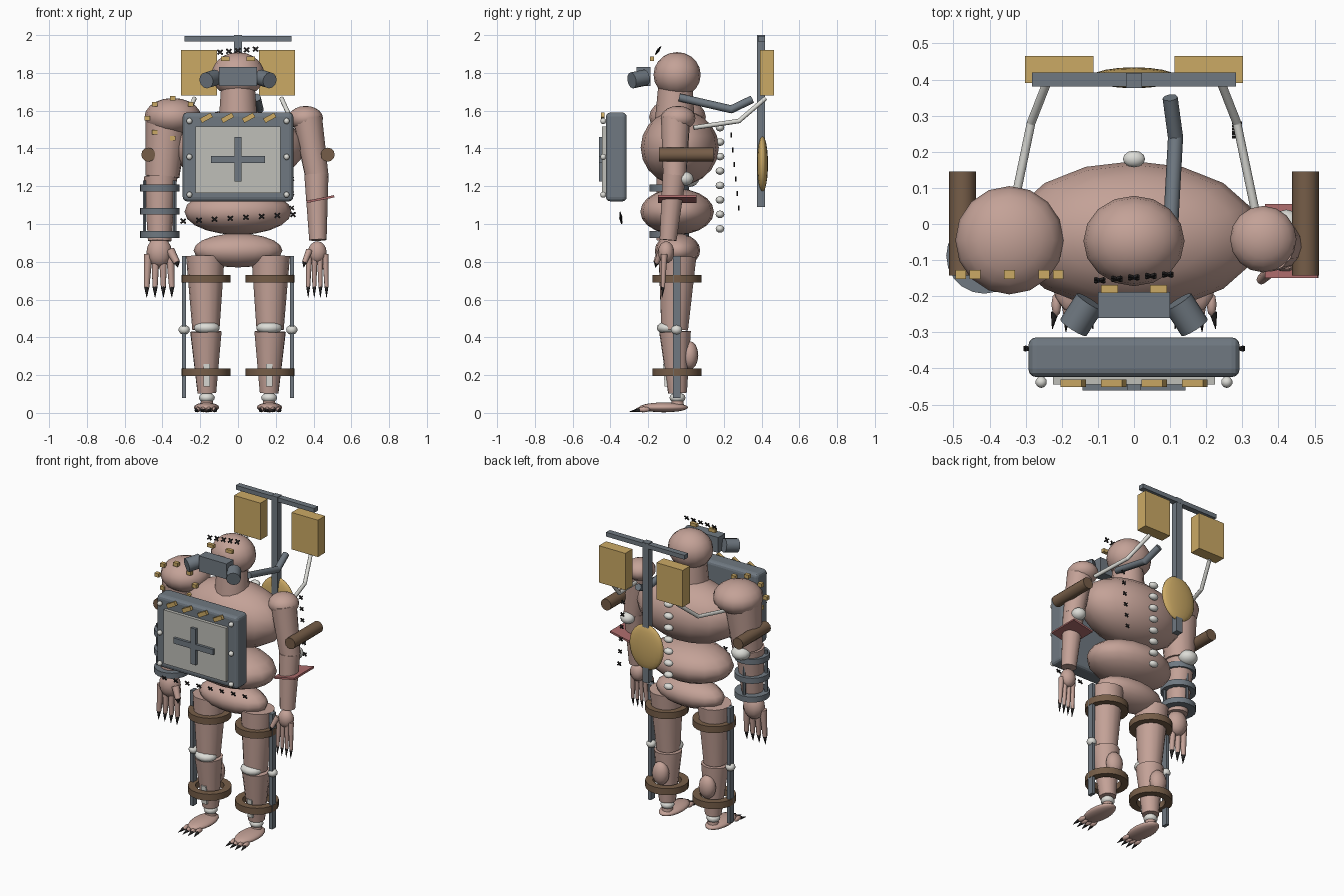
import bpy, bmesh, math
from mathutils import Vector, Matrix, Euler

if "Cube" in bpy.data.objects:
    bpy.data.objects.remove(bpy.data.objects["Cube"])

def material(name, rgb):
    m = bpy.data.materials.new(name)
    m.diffuse_color = (*rgb, 1)
    m.use_nodes = True
    m.node_tree.nodes["Principled BSDF"].inputs["Base Color"].default_value = m.diffuse_color
    return m

SKIN = material("pale skin", (0.55, 0.36, 0.31))
STEEL = material("blue grey steel", (0.16, 0.19, 0.22))
GOLD = material("dull brass", (0.60, 0.40, 0.13))
BROWN = material("brown leather", (0.18, 0.11, 0.065))
BONE = material("bone white", (0.72, 0.72, 0.68))
PLATE = material("light grey plate", (0.52, 0.52, 0.48))
RED = material("dull red", (0.42, 0.15, 0.15))
DARK = material("near black", (0.02, 0.018, 0.018))

def finish(bm, name, mat, sharp=None):
    """Turn a bmesh into an object; smooth below the sharp angle."""
    bmesh.ops.recalc_face_normals(bm, faces=bm.faces)
    if sharp is not None:
        for f in bm.faces:
            f.smooth = True
        for e in bm.edges:
            if e.is_manifold and e.calc_face_angle() > sharp:
                e.smooth = False
    me = bpy.data.meshes.new(name)
    bm.to_mesh(me)
    bm.free()
    me.materials.append(mat)
    ob = bpy.data.objects.new(name, me)
    bpy.context.collection.objects.link(ob)
    return ob

def ball(name, mat, c, r, seg=16, rings=10):
    bm = bmesh.new()
    bmesh.ops.create_uvsphere(bm, u_segments=seg, v_segments=rings, radius=1,
                              matrix=Matrix.Translation(c) @ Matrix.Diagonal((*r, 1)))
    return finish(bm, name, mat, 3.2)

def box(name, mat, c, size, rot=(0, 0, 0), bevel=0):
    bm = bmesh.new()
    bmesh.ops.create_cube(bm, size=1, matrix=Matrix.Translation(c) @
                          Euler(rot).to_matrix().to_4x4() @ Matrix.Diagonal((*size, 1)))
    if bevel:
        bmesh.ops.bevel(bm, geom=bm.edges[:], offset=bevel, segments=3, profile=0.5, affect='EDGES')
    return finish(bm, name, mat)

def limb(name, mat, a, b, r1, r2, seg=14):
    """Tapered cylinder from a to b."""
    a, b = Vector(a), Vector(b)
    d = b - a
    bm = bmesh.new()
    bmesh.ops.create_cone(bm, cap_ends=True, segments=seg, radius1=r1, radius2=r2, depth=d.length,
                          matrix=Matrix.Translation((a + b) / 2) @ d.to_track_quat('Z', 'Y').to_matrix().to_4x4())
    return finish(bm, name, mat, 1.0)

def hoop(name, mat, c, r_in, r_out, h, seg=20):
    """Square-section ring around a limb."""
    bm = bmesh.new()
    prof = [(r_in, -h / 2), (r_out, -h / 2), (r_out, h / 2), (r_in, h / 2)]
    rings = []
    for i in range(seg):
        t = math.tau * i / seg
        rings.append([bm.verts.new((c[0] + r * math.cos(t), c[1] + r * math.sin(t), c[2] + z))
                      for r, z in prof])
    for i in range(seg):
        p, q = rings[i], rings[(i + 1) % seg]
        for k in range(4):
            bm.faces.new((p[k], p[(k + 1) % 4], q[(k + 1) % 4], q[k]))
    return finish(bm, name, mat, 1.0)

def stitch(name, c, s=0.032, tilt=0.0):
    """Flat X facing the front."""
    bm = bmesh.new()
    for a in (0.75, -0.75):
        bmesh.ops.create_cube(bm, size=1, matrix=Matrix.Translation(c) @
                              Euler((tilt, 0, 0)).to_matrix().to_4x4() @
                              Euler((0, a, 0)).to_matrix().to_4x4() @
                              Matrix.Diagonal((s, 0.007, 0.008, 1)))
    return finish(bm, name, DARK)

def pipe(name, mat, pts, r, seg=8):
    for i in range(len(pts) - 1):
        limb(f"{name}_section", mat, pts[i], pts[i + 1], r, r, seg)
    for p in pts[1:-1]:
        ball(f"{name}_bend", mat, p, (r, r, r), 8, 6)

# Torso, neck and head
ball("chest", SKIN, (0, -0.033, 1.405), (0.35, 0.207, 0.2))
ball("belly", SKIN, (0, -0.047, 1.065), (0.283, 0.195, 0.122))
ball("pelvis", SKIN, (0, -0.045, 0.86), (0.235, 0.12, 0.09))
limb("neck", SKIN, (0, -0.06, 1.54), (0, -0.055, 1.75), 0.105, 0.09)
ball("head", SKIN, (0, -0.047, 1.79), (0.14, 0.125, 0.12))
for i in range(8):
    ball("spine_knob", BONE, (0, 0.18, 1.51 - i * 0.0765), (0.031, 0.023, 0.02), 12, 8)

# Visor with two outward lens barrels
box("visor", STEEL, (0, -0.225, 1.78), (0.2, 0.072, 0.1))
for s in (-1, 1):
    limb("lens_barrel", STEEL, (s * 0.122, -0.215, 1.775), (s * 0.168, -0.287, 1.76), 0.043, 0.043, 12)
    box("brow_stud", GOLD, (s * 0.068, -0.18, 1.875), (0.046, 0.022, 0.022))

# Chest panel
box("panel_body", STEEL, (0, -0.369, 1.355), (0.585, 0.11, 0.47), bevel=0.022)
box("panel_face", PLATE, (0, -0.432, 1.34), (0.45, 0.025, 0.35))
box("cross_bar", STEEL, (0, -0.452, 1.342), (0.285, 0.018, 0.036))
box("cross_post", STEEL, (0, -0.452, 1.342), (0.036, 0.0184, 0.235))
for x in (-0.257, 0.257):
    for z in (1.545, 1.355, 1.155):
        ball("panel_bolt", BONE, (x, -0.438, z), (0.016, 0.016, 0.016), 10, 8)
for x in (-0.168, -0.056, 0.056, 0.168):
    box("panel_tab", GOLD, (x, -0.441, 1.562), (0.066, 0.02, 0.026), (0, -0.5, 0))

# Stitches on head, belly and flank
for i in range(5):
    stitch("head_stitch", (-0.095 + i * 0.047, -0.156 + i * 0.004, 1.91 + i * 0.004), 0.036, -0.4)
for i in range(8):
    stitch("belly_stitch", (-0.29 + i * 0.083, -0.345, 1.015 + 0.035 * i / 7), 0.036, 0.35)
for i in range(6):
    stitch("flank_stitch", (0.285, 0.24 + i * 0.008, 1.47 - i * 0.077), 0.03)

# Arms: heavy one at -x, lean one at +x
ball("heavy_shoulder", SKIN, (-0.345, -0.045, 1.567), (0.15, 0.15, 0.1))
limb("heavy_upper_arm", SKIN, (-0.375, -0.045, 1.57), (-0.4, -0.06, 1.25), 0.115, 0.09)
ball("heavy_elbow", BONE, (-0.405, 0.01, 1.24), (0.06, 0.06, 0.045), 12, 8)
limb("heavy_forearm", SKIN, (-0.41, -0.07, 1.25), (-0.415, -0.095, 0.91), 0.088, 0.062)
for z in (1.19, 1.067, 0.945):
    hoop("forearm_band", STEEL, (-0.415, -0.088, z), 0.06, 0.105, 0.036)
for dx, dy in ((-0.08, -0.03), (0.08, -0.03), (0.0, 0.08)):
    limb("forearm_rod", STEEL, (-0.415 + dx, -0.088 + dy, 1.23), (-0.415 + dx, -0.088 + dy, 0.93), 0.01, 0.01, 6)
ball("lean_shoulder", SKIN, (0.358, -0.042, 1.56), (0.092, 0.092, 0.065))
limb("lean_upper_arm", SKIN, (0.368, -0.055, 1.56), (0.418, -0.06, 1.25), 0.078, 0.062)
ball("lean_elbow", BONE, (0.422, -0.005, 1.24), (0.045, 0.045, 0.037), 12, 8)
limb("lean_forearm", SKIN, (0.415, -0.062, 1.26), (0.423, -0.095, 0.915), 0.064, 0.046)
for i in range(8):
    t = math.tau * i / 8
    box("shoulder_stud", GOLD, (-0.345 + 0.135 * math.cos(t), -0.14, 1.56 + 0.105 * math.sin(t)), (0.03, 0.026, 0.024))
for s in (-1, 1):
    limb("arm_plug", BROWN, (s * 0.475, -0.143, 1.367), (s * 0.475, 0.145, 1.367), 0.037, 0.037, 12)
box("arm_blade", RED, (0.437, -0.047, 1.132), (0.148, 0.205, 0.012), (0, -0.2, 0))

def hand(side, x, w):
    """Palm, four clawed fingers and a thumb pointing inwards."""
    ball("palm", SKIN, (x, -0.105, 0.85), (0.052 * w, 0.045 * w, 0.062 * w), 12, 8)
    for i in range(4):
        fx = x + (i - 1.5) * 0.03 * w
        tx = x + (i - 1.5) * 0.034 * w
        limb("finger", SKIN, (fx, -0.115, 0.84), (tx, -0.122, 0.665), 0.018 * w, 0.011 * w, 8)
        limb("finger_claw", DARK, (tx, -0.122, 0.67), (tx, -0.127, 0.61), 0.011 * w, 0.001, 8)
    base = (x - side * 0.045 * w, -0.13, 0.86)
    tip = (x - side * 0.072 * w, -0.155, 0.795)
    limb("thumb", SKIN, base, tip, 0.019 * w, 0.014 * w, 8)
    limb("thumb_claw", DARK, tip, (tip[0] - side * 0.004, -0.162, 0.77), 0.012 * w, 0.001, 8)

hand(1, 0.42, 0.95)
hand(-1, -0.417, 1.3)

# Legs with braces
for s in (-1, 1):
    x = s * 0.17
    limb("thigh", SKIN, (s * 0.173, -0.045, 0.83), (x, -0.06, 0.44), 0.102, 0.072)
    ball("kneecap", BONE, (s * 0.165, -0.095, 0.45), (0.07, 0.06, 0.035), 14, 8)
    limb("shin", SKIN, (x, -0.058, 0.43), (s * 0.165, -0.045, 0.105), 0.084, 0.05)
    ball("calf", SKIN, (s * 0.168, 0.02, 0.305), (0.055, 0.045, 0.075), 14, 8)
    box("shin_plate", BONE, (s * 0.165, -0.107, 0.2), (0.034, 0.02, 0.12), (0.07, 0, 0))
    ball("ankle", BONE, (s * 0.165, -0.045, 0.08), (0.042, 0.042, 0.028), 12, 8)
    limb("heel", SKIN, (s * 0.165, -0.045, 0.02), (s * 0.165, -0.045, 0.075), 0.036, 0.03, 12)
    ball("foot", SKIN, (s * 0.167, -0.118, 0.029), (0.067, 0.13, 0.026))
    for i in range(4):
        dx = (i - 1.5) * 0.03
        ty = -0.235 + abs(i - 1.5) * 0.008
        ball("toe", SKIN, (x + dx, ty, 0.018), (0.014, 0.034, 0.015), 8, 6)
        limb("toe_claw", DARK, (x + dx * 1.1, ty - 0.022, 0.015), (x + dx * 1.25, ty - 0.068, 0.006), 0.011, 0.001, 8)
    for z in (0.71, 0.215):
        hoop("leg_strap", BROWN, (x, -0.048, z), 0.085, 0.129, 0.042)
    box("brace_rod", STEEL, (s * 0.285, -0.05, 0.455), (0.022, 0.04, 0.75))
    ball("brace_knob", BONE, (s * 0.285, -0.05, 0.44), (0.03, 0.03, 0.026), 12, 8)

# Back mast with boxes and disc
box("mast", STEEL, (0, 0.397, 1.545), (0.044, 0.042, 0.91))
box("mast_crossbar", STEEL, (0, 0.4, 1.981), (0.565, 0.038, 0.028))
ball("mast_disc", GOLD, (0, 0.405, 1.318), (0.122, 0.029, 0.148), 18, 12)
for s in (-1, 1):
    box("mast_box", GOLD, (s * 0.207, 0.428, 1.8), (0.19, 0.074, 0.24))
    pipe("back_tube", BONE, [(s * 0.335, 0.04, 1.51), (s * 0.285, 0.28, 1.545), (s * 0.23, 0.42, 1.665)], 0.012)
pipe("exhaust_pipe", STEEL, [(0.1, -0.035, 1.67), (0.115, 0.24, 1.607), (0.1, 0.35, 1.66)], 0.021)
